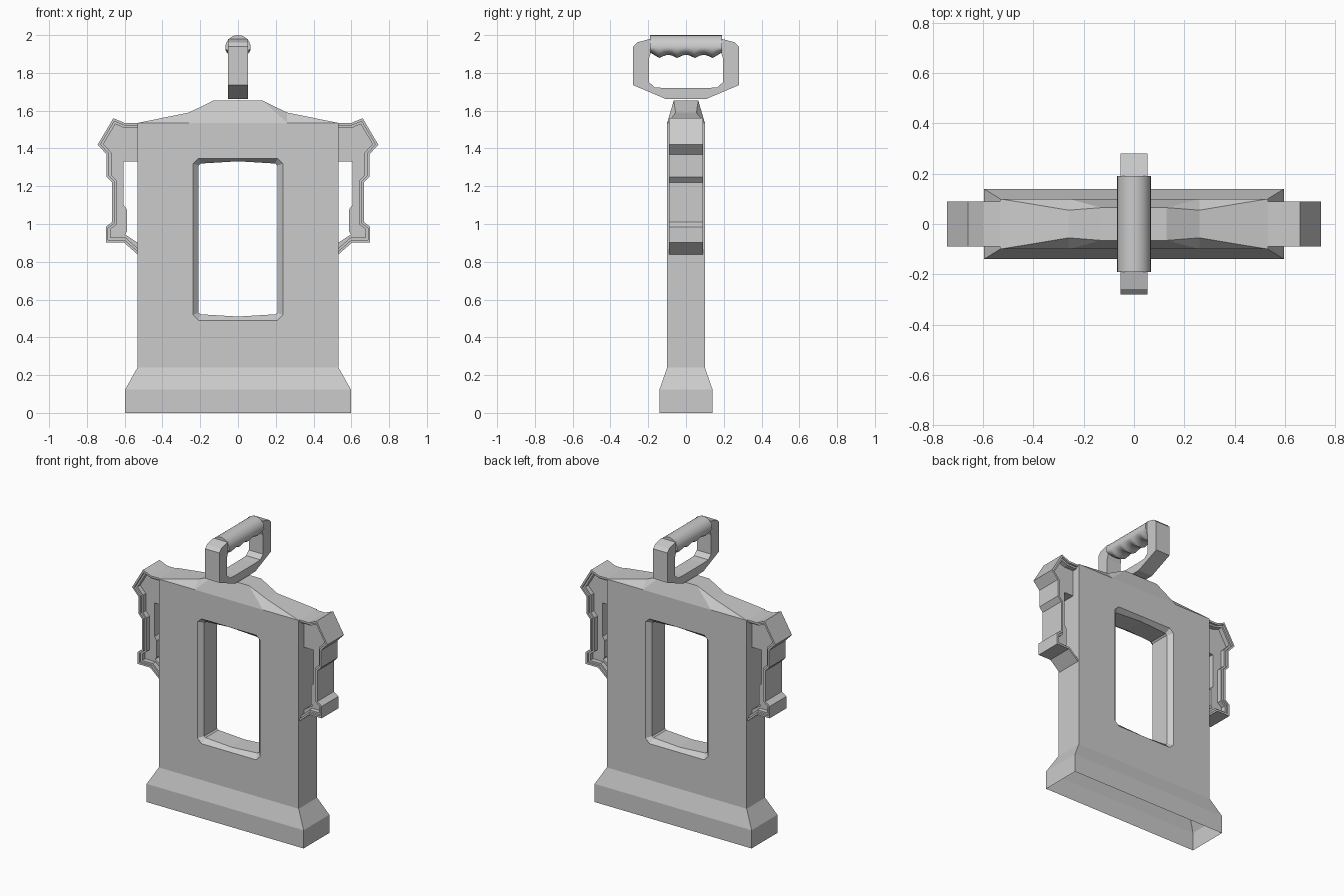
import bpy, bmesh, math
from mathutils import Vector

if "Cube" in bpy.data.objects:
    bpy.data.objects.remove(bpy.data.objects["Cube"])


def make_object(name, faces):
    """Join coordinate faces into one welded object."""
    bm = bmesh.new()
    for f in faces:
        bm.faces.new([bm.verts.new(p) for p in f])
    bmesh.ops.remove_doubles(bm, verts=bm.verts, dist=0.0005)
    bmesh.ops.recalc_face_normals(bm, faces=bm.faces)
    me = bpy.data.meshes.new(name)
    bm.to_mesh(me)
    bm.free()
    ob = bpy.data.objects.new(name, me)
    bpy.context.collection.objects.link(ob)
    return ob


def mirrored(faces, xs=(1, -1), ys=(1, -1)):
    out = []
    for sx in xs:
        for sy in ys:
            for f in faces:
                g = [(sx * x, sy * y, z) for x, y, z in f]
                out.append(g if sx * sy > 0 else g[::-1])
    return out


def strips(a, b):
    return [[a[i], a[i + 1], b[i + 1], b[i]] for i in range(len(a) - 1)]


def at_y(path, y):
    return [(x, y, z) for x, z in path]


# Body: one quarter, mirrored in x and y, open underneath
q = []
rings = [[(0, -y, z), (x, -y, z), (x, 0, z)] for x, y, z in
         ((0.597, 0.14, 0), (0.597, 0.14, 0.125), (0.532, 0.1, 0.24))]
for a, b in zip(rings, rings[1:]):
    q += strips(a, b)
top = 1.535
q.append([(0.532, -0.1, 0.24), (0.532, 0, 0.24), (0.532, 0, top), (0.532, -0.1, top)])

# Window with chamfered rim
rim = [(0, 1.348), (0.208, 1.348), (0.238, 1.32), (0.238, 0.52), (0.208, 0.49), (0, 0.49)]
hole = [(0, 1.332), (0.198, 1.32), (0.208, 1.31), (0.208, 0.53), (0.198, 0.522), (0, 0.51)]
q.append(at_y([(0, 0.24), (0.532, 0.24), (0.532, top), (0.26, top), (0, top)] + rim, -0.1))
q += strips(at_y(rim, -0.1), at_y(hole, -0.07))
q += strips(at_y(hole, -0.07), at_y(hole, 0))

# Peaked roof
eave, mid = (0.532, -0.1, top), (0.26, -0.1, top)
ridge = [eave, (0.26, -0.055, 1.59), (0.13, -0.065, 1.653), (0, -0.065, 1.653)]
q += strips(ridge, [(x, 0, z) for x, y, z in ridge])
q += [[eave, ridge[1], mid], [mid, ridge[1], ridge[2]],
      [mid, ridge[2], ridge[3], (0, -0.1, top)]]
make_object("body", mirrored(q))


# Side handles: stepped rim around a recessed panel with an opening
def inset(path, d):
    pts = [Vector(p) for p in path]
    dirs = [(b - a).normalized() for a, b in zip(pts, pts[1:])]
    nrm = [Vector((v.y, -v.x)) for v in dirs]
    out = [(pts[0].x, pts[0].y + d / nrm[0].y)]
    for p, m, n in zip(pts[1:-1], nrm, nrm[1:]):
        out.append(tuple(p + (m + n) * d / (1 + m.dot(n))))
    out.append((pts[-1].x, pts[-1].y + d / nrm[-1].y))
    return out


outer = [(0.5, 1.535), (0.6, 1.535), (0.66, 1.56), (0.743, 1.42), (0.695, 1.368),
         (0.695, 1.25), (0.667, 1.22), (0.667, 1.01), (0.7, 0.985), (0.7, 0.903),
         (0.605, 0.903), (0.5, 0.811)]
opening = [(0.5, 1.33), (0.605, 1.33), (0.605, 1.1), (0.587, 1.075), (0.587, 0.96),
           (0.598, 0.945), (0.5, 0.88)]
section = [(0, 0), (0, 0.09), (0.013, 0.09), (0.013, 0.076), (0.025, 0.076), (0.025, 0.045)]
loops = [at_y(inset(outer, d), -y) for d, y in section]
h = []
for a, b in zip(loops, loops[1:]):
    h += strips(a, b)
h.append(loops[-1] + at_y(opening, -0.045)[::-1])
h += strips(at_y(opening, -0.045), at_y(opening, 0))
make_object("side_handle_right", mirrored(h, xs=(1,)))
make_object("side_handle_left", mirrored(h, xs=(-1,)))

# Top handle frame: U-shaped profile across y, extruded along x
half_out = [(0.188, 1.98), (0.258, 1.962), (0.28, 1.94), (0.28, 1.735), (0.11, 1.663)]
half_in = [(0.11, 1.72), (0.165, 1.723), (0.195, 1.75), (0.195, 1.88), (0.188, 1.9)]
prof = half_out + [(-y, z) for y, z in half_out[::-1]]
prof += [(-y, z) for y, z in half_in[::-1]] + half_in
w = 0.054
left = [(-w, y, z) for y, z in prof]
right = [(w, y, z) for y, z in prof]
make_object("top_handle_frame",
            [left, right[::-1]] + strips(left + left[:1], right + right[:1]))

# Grip: round bar with finger grooves underneath
R, CZ, N, M = 0.067, 1.933, 24, 32
grip = []
for i in range(M + 1):
    y = -0.19 + 0.38 * i / M
    groove = 0.017 * abs(math.sin(math.pi * (y + 0.14) / 0.0933)) if abs(y) < 0.14 \
        else 0.03 * (abs(y) - 0.14) / 0.05
    ring = []
    for k in range(N + 1):
        a = 2 * math.pi * k / N
        s = math.sin(a)
        ring.append((R * math.cos(a), y, CZ + R * s + max(0, -s) * (groove + 0.012)))
    grip.append(ring)
faces = [grip[0][:-1], grip[-1][:-1][::-1]]
for a, b in zip(grip, grip[1:]):
    faces += strips(a, b)
g = make_object("top_handle_grip", faces)
bpy.context.view_layer.objects.active = g
g.select_set(True)
bpy.ops.object.shade_smooth_by_angle(angle=math.radians(40))
